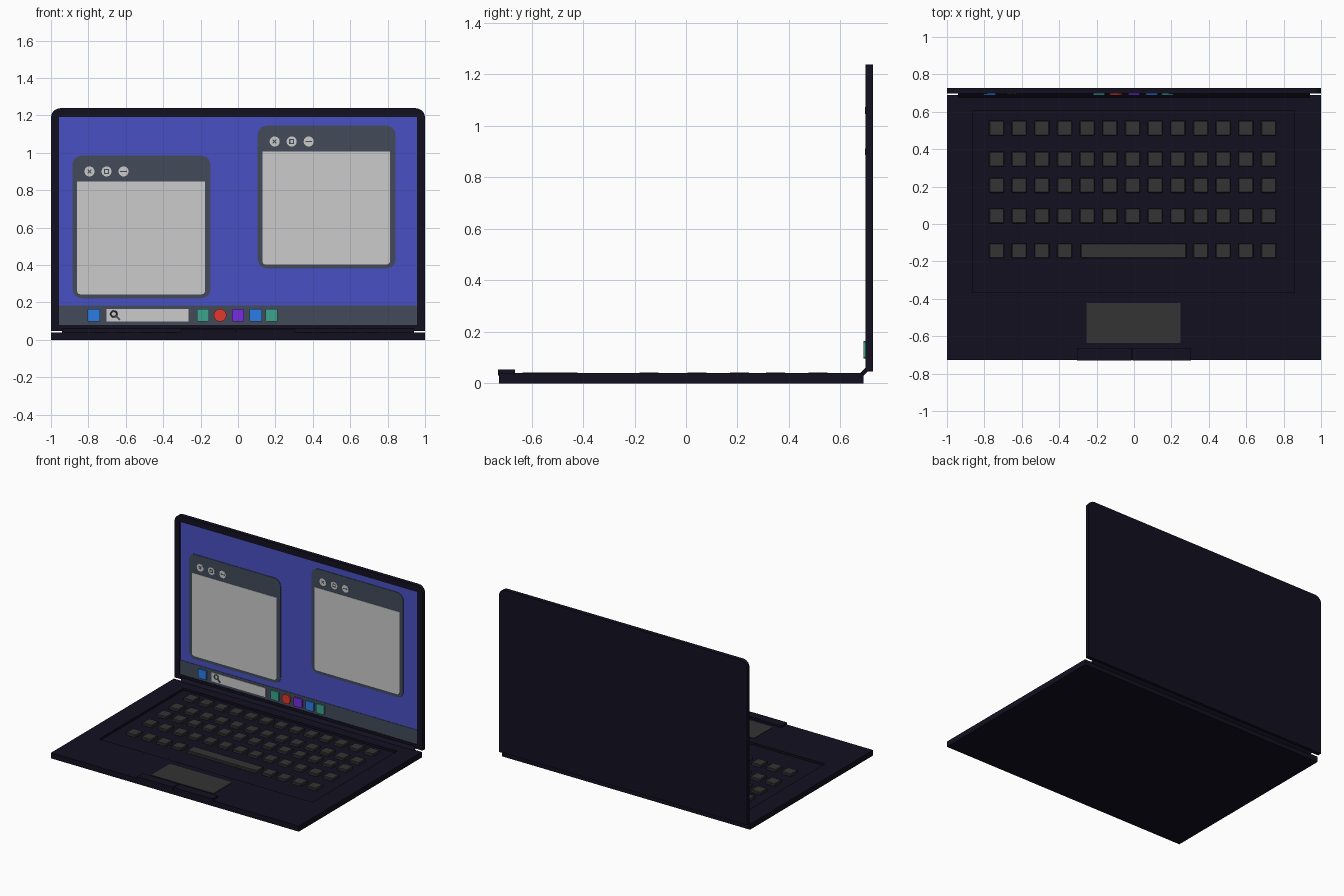
import bpy, bmesh
from math import sin, cos, pi
from mathutils import Vector

if "Cube" in bpy.data.objects:
    bpy.data.objects.remove(bpy.data.objects["Cube"])


def material(name, r, g, b):
    m = bpy.data.materials.new(name)
    m.diffuse_color = (r, g, b, 1)
    m.use_nodes = True
    m.node_tree.nodes["Principled BSDF"].inputs["Base Color"].default_value = m.diffuse_color
    return m


BODY = material("dark_body", 0.006, 0.005, 0.014)
KEY = material("key_grey", 0.033, 0.033, 0.033)
BLUE = material("desktop_blue", 0.065, 0.08, 0.55)
SLATE = material("slate", 0.055, 0.07, 0.1)
PALE = material("pale_grey", 0.6, 0.6, 0.6)
TEAL = material("icon_teal", 0.045, 0.37, 0.27)
RED = material("icon_red", 0.75, 0.04, 0.025)
PURPLE = material("icon_purple", 0.18, 0.025, 0.75)
SKY = material("icon_blue", 0.025, 0.2, 0.8)


def rounded(x0, x1, z0, z1, top=0.0, bottom=0.0, n=5):
    """Rectangle outline with separate top and bottom corner radii."""
    pts = []
    for sx, sz, start, r in ((1, 1, 0, top), (-1, 1, 1, top), (-1, -1, 2, bottom), (1, -1, 3, bottom)):
        cx = x1 - r if sx > 0 else x0 + r
        cz = z1 - r if sz > 0 else z0 + r
        for i in range(n + 1 if r else 1):
            a = (start + i / n) * pi / 2
            pts.append((cx + r * cos(a), cz + r * sin(a)))
    return pts


def disc(x, z, r, n=24):
    return [(x + r * cos(2 * pi * i / n), z + r * sin(2 * pi * i / n)) for i in range(n)]


def extrude(name, pts, axis, a, b, mat):
    """Prism of a 2D outline along x, y or z, from a to b."""
    place = {"x": lambda u, v, w: (w, u, v), "y": lambda u, v, w: (u, w, v),
             "z": lambda u, v, w: (u, v, w)}[axis]
    bm = bmesh.new()
    face = bm.faces.new([bm.verts.new(place(u, v, a)) for u, v in pts])
    new = bmesh.ops.extrude_face_region(bm, geom=[face])["geom"]
    step = Vector(place(0, 0, b - a))
    bmesh.ops.translate(bm, vec=step, verts=[g for g in new if isinstance(g, bmesh.types.BMVert)])
    bmesh.ops.recalc_face_normals(bm, faces=bm.faces)
    me = bpy.data.meshes.new(name)
    bm.to_mesh(me)
    bm.free()
    if mat:
        me.materials.append(mat)
    ob = bpy.data.objects.new(name, me)
    bpy.context.collection.objects.link(ob)
    return ob


def box(name, x0, x1, y0, y1, z0, z1, mat):
    return extrude(name, rounded(x0, x1, y0, y1), "z", z0, z1, mat)


def plate(name, pts, front, back, mat):
    return extrude(name, pts, "y", front, back, mat)


def stroke(name, x, z, length, width, angle, front, back, mat):
    c, s = cos(angle), sin(angle)
    pts = [(x + u * c - v * s, z + u * s + v * c)
           for u, v in rounded(-length / 2, length / 2, -width / 2, width / 2)]
    return plate(name, pts, front, back, mat)


def cut(ob, cutter):
    cutter.hide_render = True
    cutter.hide_set(True)
    mod = ob.modifiers.new("recess", "BOOLEAN")
    mod.operation = "DIFFERENCE"
    mod.solver = "EXACT"
    mod.object = cutter


# Base with sunken keyboard well
base = box("base", -1, 1, -0.727, 0.69, 0, 0.04, BODY)
cut(base, box("keyboard_well_cutter", -0.863, 0.858, -0.367, 0.605, 0.024, 0.1, BODY))

# Keys: five rows, with a space bar in the front row
STEP = 0.1212


def key(name, x0, x1, y):
    ob = box(name, x0, x1, y - 0.04, y + 0.04, 0.02, 0.042, KEY)
    bev = ob.modifiers.new("soft_edge", "BEVEL")
    bev.width, bev.segments = 0.004, 1


for row, y in enumerate((0.513, 0.347, 0.207, 0.043, -0.143)):
    for col in range(13):
        if row == 4 and 4 <= col <= 8:
            continue
        x = -0.735 + col * STEP
        key(f"key_{row}_{col}", x - 0.04, x + 0.04, y)
key("space_bar", -0.286, 0.28, -0.143)

# Trackpad and its two buttons
box("trackpad", -0.254, 0.248, -0.636, -0.422, 0.03, 0.043, KEY)
for side, x0, x1 in (("left", -0.305, -0.013), ("right", -0.009, 0.305)):
    box(f"{side}_click_button", x0, x1, -0.73, -0.664, 0.03, 0.054, BODY)

# Slanted hinge strip between base and lid
extrude("hinge", [(0.67, 0.03), (0.69, 0.03), (0.716, 0.055), (0.716, 0.08), (0.703, 0.066), (0.67, 0.033)],
        "x", -0.94, 0.94, BODY)

# Lid with shallow screen recess
lid = plate("lid", rounded(-1, 1, 0.047, 1.238, top=0.05), 0.697, 0.727, BODY)
cut(lid, plate("screen_cutter", rounded(-0.958, 0.956, 0.08, 1.192), 0.65, 0.706, BODY))
plate("screen", rounded(-0.958, 0.956, 0.08, 1.192), 0.703, 0.71, BLUE)
plate("taskbar", rounded(-0.958, 0.956, 0.08, 0.183), 0.7, 0.706, SLATE)

# Two desktop windows sharing one layout
for label, dx, dz in (("left", 0, 0), ("right", 0.99, 0.16)):
    n = f"{label}_window"
    plate(f"{n}_frame", rounded(-0.885 + dx, -0.147 + dx, 0.222 + dz, 0.985 + dz, 0.05, 0.05),
          0.699, 0.706, SLATE)
    plate(f"{n}_page", rounded(-0.86 + dx, -0.177 + dx, 0.243 + dz, 0.847 + dz, 0, 0.018),
          0.697, 0.702, PALE)
    z = 0.9 + dz
    xs = [x + dx for x in (-0.794, -0.703, -0.612)]
    for i, x in enumerate(xs):
        plate(f"{n}_button_{i}", disc(x, z, 0.027), 0.697, 0.702, PALE)
    for a in (pi / 4, -pi / 4):
        stroke(f"{n}_close_mark", xs[0], z, 0.028, 0.006, a, 0.6955, 0.699, SLATE)
    for k in range(4):
        a = k * pi / 2
        stroke(f"{n}_size_mark", xs[1] + 0.01 * cos(a), z + 0.01 * sin(a), 0.026, 0.006,
               a + pi / 2, 0.6955, 0.699, SLATE)
    stroke(f"{n}_hide_mark", xs[2], z, 0.036, 0.006, 0, 0.6955, 0.699, SLATE)

# Taskbar icons
for name, x, mat in (("menu", -0.772, SKY), ("first", -0.187, TEAL), ("third", 0.0, PURPLE),
                     ("fourth", 0.094, SKY), ("fifth", 0.179, TEAL)):
    plate(f"{name}_icon", rounded(x - 0.033, x + 0.033, 0.098, 0.164, 0.006, 0.006), 0.689, 0.704, mat)
plate("round_icon", disc(-0.096, 0.131, 0.034), 0.689, 0.704, RED)

# Search field with magnifier
plate("search_field", rounded(-0.703, -0.265, 0.098, 0.164), 0.697, 0.704, PALE)
bpy.ops.mesh.primitive_torus_add(major_radius=0.016, minor_radius=0.004, major_segments=20, minor_segments=6,
                                 location=(-0.664, 0.697, 0.138), rotation=(pi / 2, 0, 0))
ring = bpy.context.object
ring.name = "magnifier_ring"
ring.data.materials.append(SLATE)
bpy.ops.object.shade_smooth_by_angle()
stroke("magnifier_handle", -0.643, 0.117, 0.03, 0.009, -pi / 4, 0.693, 0.699, SLATE)
